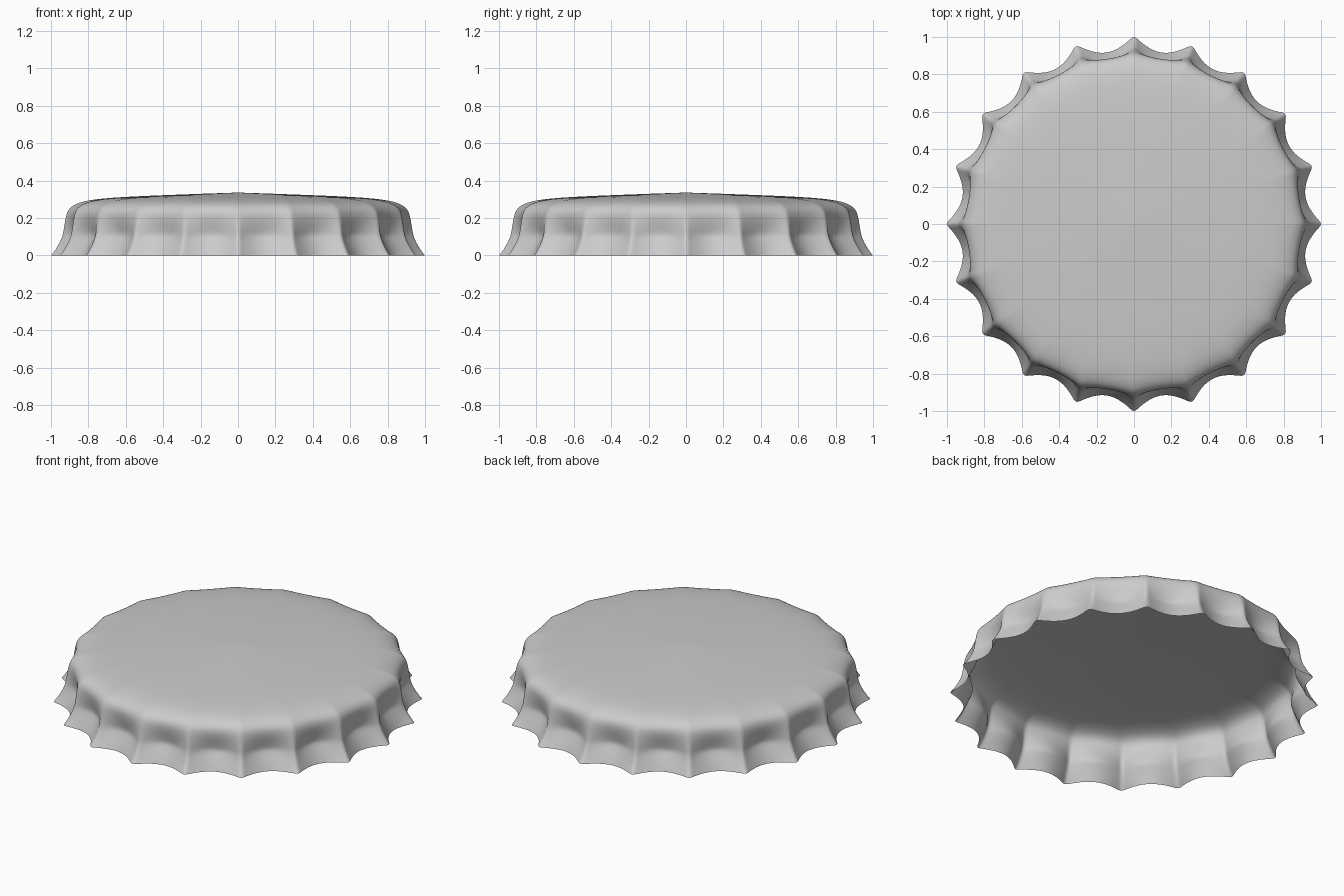
import bpy, bmesh, math

if "Cube" in bpy.data.objects:
    bpy.data.objects.remove(bpy.data.objects["Cube"])

FLUTES = 20      # pleats around the skirt
STEPS = 12       # samples per pleat

# profile rows from rim to crown: (z, radius at ridge, radius at valley)
ROWS = [
    (0.000, 1.007, 0.928), (0.035, 0.978, 0.913), (0.080, 0.954, 0.890),
    (0.105, 0.945, 0.877), (0.130, 0.939, 0.880), (0.180, 0.929, 0.892),
    (0.220, 0.920, 0.896), (0.250, 0.906, 0.886), (0.273, 0.875, 0.858),
    (0.290, 0.825, 0.812), (0.302, 0.750, 0.742), (0.311, 0.640, 0.637),
    (0.319, 0.480, 0.480), (0.328, 0.240, 0.240), (0.335, 0.040, 0.040),
]

bm = bmesh.new()
n = FLUTES * STEPS
rings = []
for z, peak, valley in ROWS:
    ring = []
    for i in range(n):
        a = 2 * math.pi * i / n
        t = abs(2 * (i % STEPS) / STEPS - 1)   # 1 on a ridge, 0 mid-valley
        r = valley + (peak - valley) * t ** 2
        ring.append(bm.verts.new((r * math.cos(a), r * math.sin(a), z)))
    rings.append(ring)

# skirt and crown surface
for low, high in zip(rings, rings[1:]):
    for i in range(n):
        j = (i + 1) % n
        bm.faces.new((low[i], low[j], high[j], high[i]))

# centre of the crown
tip = bm.verts.new((0, 0, 0.336))
for i in range(n):
    bm.faces.new((rings[-1][i], rings[-1][(i + 1) % n], tip))

for f in bm.faces:
    f.smooth = True
mesh = bpy.data.meshes.new("bottle_cap")
bm.to_mesh(mesh)
bm.free()
cap = bpy.data.objects.new("bottle_cap", mesh)
bpy.context.collection.objects.link(cap)

# round off the pleats and shoulder
sub = cap.modifiers.new("smooth", 'SUBSURF')
sub.levels = sub.render_levels = 2
